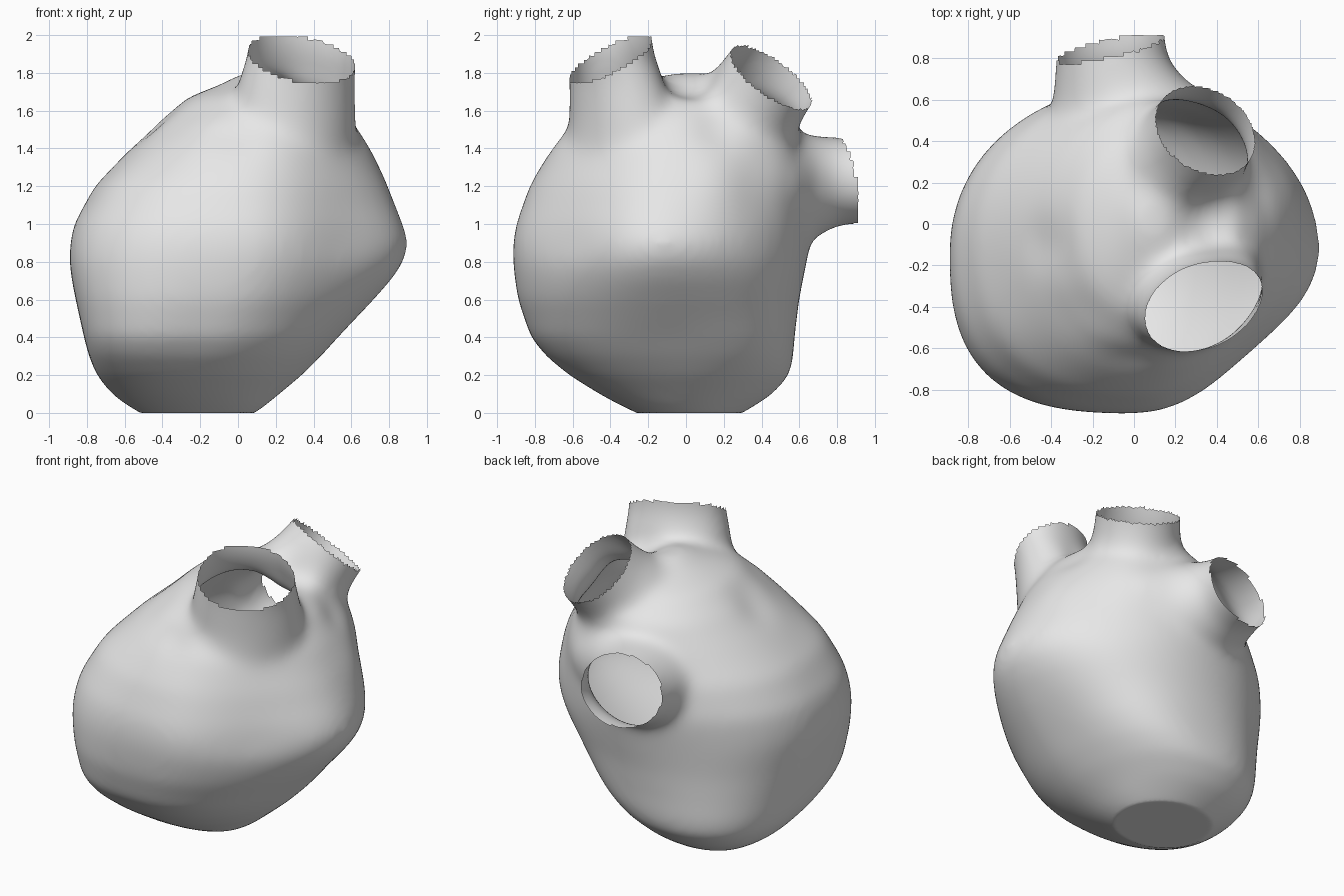
import bpy, bmesh
from math import cos, sin, pi, exp
from mathutils import Vector

cube = bpy.data.objects.get("Cube")
if cube:
    bpy.data.objects.remove(cube, do_unlink=True)

SIDES = 48
X, Y, Z = Vector((1, 0, 0)), Vector((0, 1, 0)), Vector((0, 0, 1))


def oval(c, u, v, corners=(0, 0, 0, 0)):
    """Ring around c with half axes u and v; corners swell or flatten each quadrant."""
    points = []
    for i in range(SIDES):
        a = 2 * pi * i / SIDES
        grow = 1 + corners[4 * i // SIDES] * sin(2 * a) ** 2
        points.append(Vector(c) + (u * cos(a) + v * sin(a)) * grow)
    return points


def loft(bm, rings):
    """Closed skin through a list of rings."""
    loops = [[bm.verts.new(p) for p in ring] for ring in rings]
    for a, b in zip(loops, loops[1:]):
        for i in range(SIDES):
            j = (i + 1) % SIDES
            bm.faces.new((a[i], a[j], b[j], b[i]))
    bm.faces.new(loops[0][::-1])
    bm.faces.new(loops[-1])


# Corner fullness of the body at four heights, from base to shoulders
FULLNESS = [(0.0, (-0.03, 0.04, 0.0, 0.05)), (0.35, (0.11, 0.05, 0.15, 0.0)),
            (0.9, (-0.02, 0.01, 0.09, -0.13)), (1.4, (0, 0, 0.03, -0.04))]


def body_ring(z, x0, x1, y0, y1):
    corners = FULLNESS[0][1] if z < 0 else FULLNESS[-1][1]
    for (za, a), (zb, b) in zip(FULLNESS, FULLNESS[1:]):
        if za <= z < zb:
            t = (z - za) / (zb - za)
            corners = [p + (q - p) * t for p, q in zip(a, b)]
    return oval(((x0 + x1) / 2, (y0 + y1) / 2, z),
                X * (x1 - x0) / 2, Y * (y1 - y0) / 2, corners)


bm = bmesh.new()

# Chamber body: height, then left, right, front and back limits
body = [
    (-0.03, -0.47, 0.05, -0.20, 0.25),
    (0.04, -0.59, 0.15, -0.35, 0.37),
    (0.1, -0.67, 0.22, -0.46, 0.46),
    (0.2, -0.75, 0.34, -0.62, 0.55),
    (0.3, -0.79, 0.44, -0.74, 0.57),
    (0.4, -0.815, 0.53, -0.82, 0.575),
    (0.6, -0.86, 0.72, -0.89, 0.60),
    (0.7, -0.88, 0.81, -0.905, 0.62),
    (0.8, -0.895, 0.88, -0.917, 0.64),
    (0.9, -0.89, 0.905, -0.917, 0.66),
    (1.0, -0.87, 0.875, -0.90, 0.67),
    (1.2, -0.76, 0.79, -0.83, 0.66),
    (1.4, -0.57, 0.70, -0.72, 0.63),
    (1.55, -0.42, 0.61, -0.61, 0.59),
    (1.67, -0.27, 0.50, -0.45, 0.45),
    (1.74, -0.09, 0.33, -0.28, 0.28),
    (1.80, 0.02, 0.17, -0.08, 0.12),
]
loft(bm, [body_ring(*row) for row in body])

# Front vessel, rising upright from a wide root
front = [((0.25, -0.27, 1.30), 0.38, 0.38), ((0.29, -0.32, 1.55), 0.335, 0.30),
         ((0.31, -0.355, 1.75), 0.31, 0.265), ((0.335, -0.39, 1.88), 0.295, 0.232),
         ((0.35, -0.40, 1.97), 0.293, 0.22), ((0.355, -0.40, 2.20), 0.293, 0.22)]
loft(bm, [oval(c, X * a + Y * b * 0.2, Y * b * 0.98) for c, a, b in front])

# Upper back vessel, leaning along its own axis
lean = Vector((0.36, 0.55, 0.75)).normalized()
upper_rim = Vector((0.345, 0.45, 1.775))
u = lean.orthogonal().normalized()
v = lean.cross(u)
loft(bm, [oval(upper_rim + lean * t, u * r, v * r)
          for t, r in ((-0.5, 0.40), (-0.25, 0.305), (-0.12, 0.27), (0, 0.26), (0.2, 0.26))])

# Rear vessel, pointing backwards from a flared root
rear = [((0.05, 0.30, 1.12), 0.51, 0.44), ((0.02, 0.55, 1.17), 0.42, 0.32),
        ((-0.07, 0.70, 1.20), 0.315, 0.265), ((-0.105, 0.80, 1.225), 0.273, 0.235),
        ((-0.115, 0.90, 1.23), 0.265, 0.23), ((-0.12, 1.10, 1.23), 0.265, 0.23)]
loft(bm, [oval(c, X * a, Z * b) for c, a, b in rear])

bmesh.ops.recalc_face_normals(bm, faces=bm.faces)
mesh = bpy.data.meshes.new("heart_shell")
bm.to_mesh(mesh)
bm.free()
shell = bpy.data.objects.new("heart_shell", mesh)
bpy.context.collection.objects.link(shell)

# Fuse the parts into one soft skin
remesh = shell.modifiers.new("fuse", 'REMESH')
remesh.mode = 'VOXEL'
remesh.voxel_size = 0.02
soften = shell.modifiers.new("soften", 'SMOOTH')
soften.factor = 0.5
soften.iterations = 60
deps = bpy.context.evaluated_depsgraph_get()
fused = bpy.data.meshes.new_from_object(shell.evaluated_get(deps))
shell.modifiers.clear()
shell.data = fused

bm = bmesh.new()
bm.from_mesh(fused)
bm.normal_update()

# Soft swells and furrows: centre, radius, height
swells = [
    ((-0.38, -0.10, 1.48), 0.14, -0.025),
    ((-0.22, -0.38, 1.45), 0.14, -0.03),
    ((0.00, -0.58, 1.42), 0.14, -0.03),
    ((-0.55, -0.50, 1.15), 0.20, 0.015),
    ((0.72, 0.15, 1.20), 0.18, 0.02),
    ((0.56, 0.15, 1.50), 0.13, -0.03),
    ((0.45, 0.50, 1.25), 0.18, 0.03),
    ((0.36, 0.03, 1.74), 0.15, -0.05),
]
for vert in bm.verts:
    push = sum(h * exp(-(vert.co - Vector(c)).length_squared / r ** 2) for c, r, h in swells)
    vert.co += vert.normal * push
    vert.co.z = max(vert.co.z, 0)

# Open the vessel ends, leaving ragged rims
rims = [(Vector((0.345, -0.395, 1.87)), Vector((0.28, -0.57, 1)).normalized()),
        (upper_rim, lean),
        (Vector((-0.11, 0.85, 1.22)), Vector((-0.21, 0.95, 0.18)).normalized())]
cut = []
for face in bm.faces:
    p = face.calc_center_median()
    if any((p - c).length < 0.55 and (p - c).dot(n) > 0 for c, n in rims):
        cut.append(face)
bmesh.ops.delete(bm, geom=cut, context='FACES')
for face in bm.faces:
    face.smooth = True
bm.to_mesh(fused)
bm.free()

# Plain grey surface
grey = bpy.data.materials.new("light_grey")
grey.use_nodes = True
colour = (0.8, 0.8, 0.8, 1)
grey.diffuse_color = colour
grey.node_tree.nodes["Principled BSDF"].inputs["Base Color"].default_value = colour
fused.materials.clear()
fused.materials.append(grey)
for poly in fused.polygons:
    poly.material_index = 0
